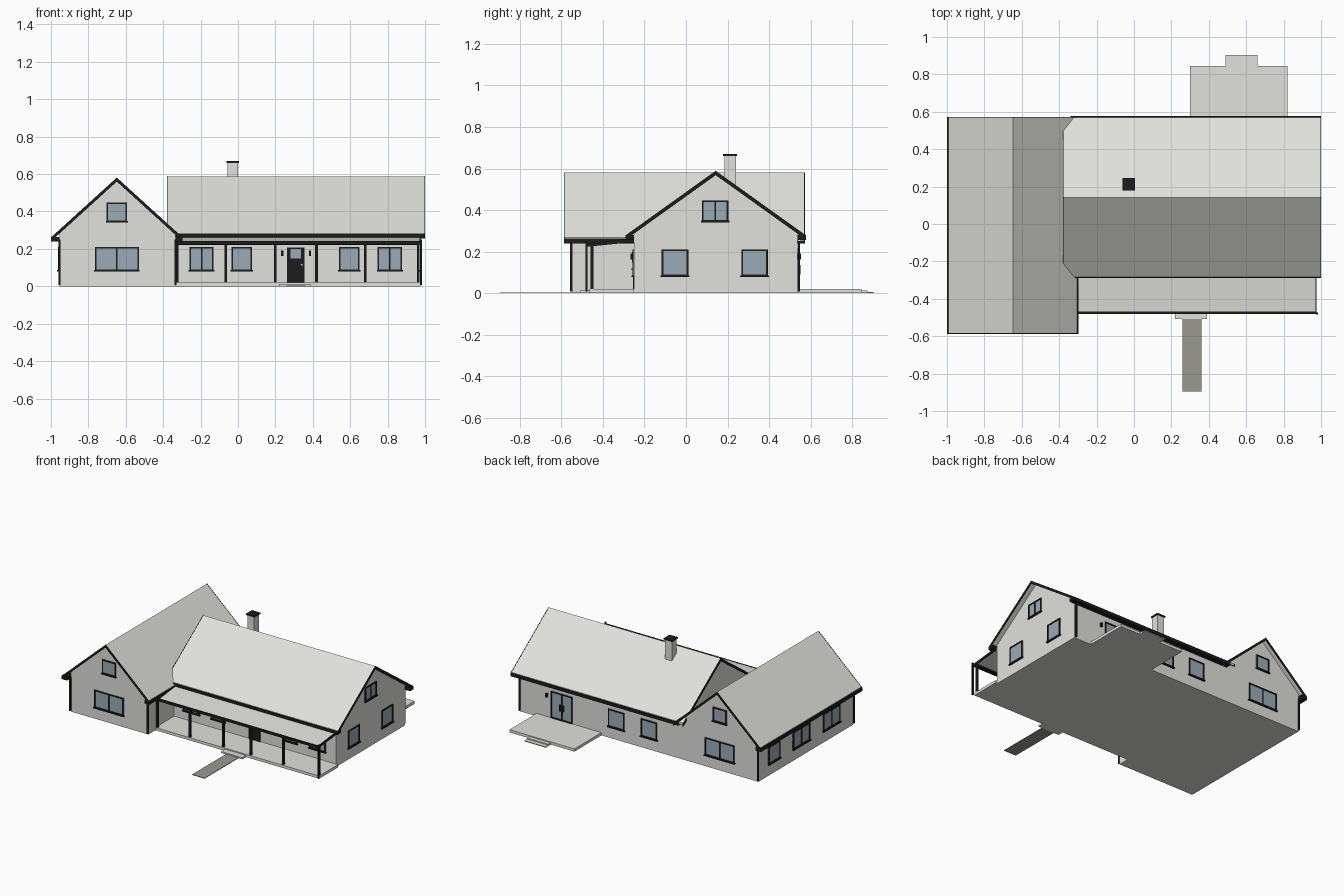
import bpy
import bmesh
from mathutils import Vector

if "Cube" in bpy.data.objects:
    bpy.data.objects.remove(bpy.data.objects["Cube"])


def material(name, r, g, b):
    mat = bpy.data.materials.new(name)
    mat.use_nodes = True
    mat.diffuse_color = (r, g, b, 1)
    mat.node_tree.nodes["Principled BSDF"].inputs["Base Color"].default_value = (r, g, b, 1)
    return mat


WHITE = material("off white", .75, .75, .72)
BLACK = material("black trim", .012, .012, .012)
GLASS = material("blue grey glass", .33, .41, .47)
STONE = material("path grey", .32, .32, .285)


def finish(name, bm, mats):
    bmesh.ops.recalc_face_normals(bm, faces=bm.faces)
    mesh = bpy.data.meshes.new(name)
    bm.to_mesh(mesh)
    bm.free()
    for mat in mats:
        mesh.materials.append(mat)
    obj = bpy.data.objects.new(name, mesh)
    bpy.context.collection.objects.link(obj)
    return obj


def add_box(bm, lo, hi, index=0):
    lo, hi = Vector(lo), Vector(hi)
    made = bmesh.ops.create_cube(bm, size=1)["verts"]
    for v in made:
        v.co = (lo + hi) / 2 + v.co * (hi - lo)
    for f in {f for v in made for f in v.link_faces}:
        f.material_index = index


def box(name, x, y, z, mat):
    bm = bmesh.new()
    add_box(bm, (x[0], y[0], z[0]), (x[1], y[1], z[1]))
    return finish(name, bm, [mat])


def prism(name, profile, axis, span, mat):
    """Extrude a (horizontal, z) profile along x or y."""
    bm = bmesh.new()
    a, b = span
    pts = [(a, u, z) if axis == "x" else (u, a, z) for u, z in profile]
    face = bm.faces.new([bm.verts.new(p) for p in pts])
    new = bmesh.ops.extrude_face_region(bm, geom=[face])["geom"]
    shift = Vector((b - a, 0, 0)) if axis == "x" else Vector((0, b - a, 0))
    bmesh.ops.translate(bm, verts=[g for g in new if isinstance(g, bmesh.types.BMVert)], vec=shift)
    return finish(name, bm, [mat])


def gabled(name, axis, mid, half, eave, ridge, walls, ends, roof_span):
    """Gabled volume: walls, roof slab and black bargeboards at both ends."""
    slope = (ridge - eave) / half
    thick, cap, lip = .016, .004, .006
    top = lambda u: ridge - abs(u - mid) * slope
    w0, w1 = walls
    prism(name + "_walls", [(w0, 0), (w1, 0), (w1, top(w1) - thick), (mid, ridge - thick),
                            (w0, top(w0) - thick)], axis, ends, WHITE)

    def chevron(part, reach, rise, deep, span, mat):
        l, r = mid - reach, mid + reach
        prism(name + part, [(l, top(l) + rise), (mid, ridge + rise), (r, top(r) + rise),
                            (r, top(r) - deep), (mid, ridge - deep), (l, top(l) - deep)],
              axis, span, mat)

    a, b = roof_span
    chevron("_roof", half - lip, 0, thick, (a + cap, b - cap), WHITE)
    chevron("_start_bargeboard", half, .001, .02, (a, a + cap), BLACK)
    chevron("_end_bargeboard", half, .001, .02, (b - cap, b), BLACK)


# Key wall planes
FRONT, BACK, EAST, WEST = -.25, .537, .96, -.955
WING_FRONT, WING_EAST = -.545, -.335

# Main house and crossing wing
gabled("main_house", "x", .143, .433, .278, .588, (FRONT, BACK), (-.36, EAST), (-.38, 1))
gabled("wing", "y", -.648, .35, .262, .58, (WEST, WING_EAST), (WING_FRONT, BACK), (-.588, .573))

# Boxed eaves and gutters
box("main_front_eave", (-.34, 1), (-.29, FRONT), (.256, .279), BLACK)
box("main_back_eave", (-.34, 1), (BACK, .577), (.256, .279), BLACK)
box("wing_west_eave", (-1, WEST), (-.588, .573), (.24, .264), BLACK)
box("wing_east_eave", (WING_EAST, -.298), (-.588, FRONT), (.24, .264), BLACK)

# Chimney
box("chimney", (-.055, 0), (.185, .24), (.46, .662), WHITE)
box("chimney_cap", (-.061, .006), (.179, .246), (.66, .67), BLACK)

# Porch: floor, roof, trim and posts
PORCH = -.465
box("porch_floor", (WING_EAST, .975), (PORCH, FRONT), (0, .02), WHITE)
prism("porch_roof", [(FRONT, .264), (-.472, .24), (-.472, .23), (FRONT, .252)],
      "x", (WING_EAST, .972), WHITE)
box("porch_gutter", (WING_EAST, .976), (-.48, -.468), (.224, .241), BLACK)
prism("porch_side_trim", [(FRONT, .265), (-.472, .241), (-.472, .224), (FRONT, .246)],
      "x", (.97, .976), BLACK)
box("porch_beam", (WING_EAST, .97), (-.46, -.446), (.222, .234), BLACK)
for i, x in enumerate((-.325, -.065, .2, .42, .68, .963)):
    box(f"porch_post_{i + 1}", (x - .007, x + .007), (-.46, -.446), (.02, .23), BLACK)

# Downspouts
SPOUTS = {"wing_front_west": (WEST, WING_FRONT - .007), "wing_front_east": (WING_EAST, WING_FRONT - .007),
          "wing_back_west": (WEST, BACK + .006), "main_back_east": (.95, BACK + .006),
          "porch_east": (.978, -.478)}
for label, (x, y) in SPOUTS.items():
    box(label + "_downspout", (x - .005, x + .005), (y - .005, y + .005), (.008, .25), BLACK)

# Ground pieces
box("front_step", (.22, .39), (-.508, PORCH), (0, .012), WHITE)
box("front_path", (.26, .36), (-.895, -.508), (0, .004), STONE)
box("back_terrace", (.3, .82), (BACK, .845), (0, .02), WHITE)
box("terrace_upper_step", (.49, .66), (.845, .873), (0, .013), WHITE)
box("terrace_lower_step", (.49, .66), (.873, .903), (0, .006), WHITE)

# Openings: each wall plane is (axis, position, outward sign)
WALLS = {"front": ("y", FRONT, -1), "back": ("y", BACK, 1), "east": ("x", EAST, 1),
         "west": ("x", WEST, -1), "wing_front": ("y", WING_FRONT, -1)}


def plate(bm, wall, u0, u1, z0, z1, depth, index):
    axis, pos, sign = WALLS[wall]
    a, b = sorted((pos - sign * .002, pos + sign * depth))
    if axis == "y":
        add_box(bm, (u0, a, z0), (u1, b, z1), index)
    else:
        add_box(bm, (a, u0, z0), (b, u1, z1), index)


def window(name, wall, mid, width, panes=1, z0=.082, z1=.21, sill=True):
    bm = bmesh.new()
    bar = .008
    u0, u1 = mid - width / 2, mid + width / 2
    plate(bm, wall, u0, u1, z0, z1, .003, 0)
    for z in (z0, z1 - bar):
        plate(bm, wall, u0, u1, z, z + bar, .008, 1)
    for i in range(panes + 1):
        u = u0 + (width - bar) * i / panes
        plate(bm, wall, u, u + bar, z0, z1, .008, 1)
    if sill:
        plate(bm, wall, u0 - .005, u1 + .005, z0 - .004, z0 + .004, .012, 1)
    finish(name, bm, [GLASS, BLACK])


for i, (x, width, panes) in enumerate(((-.195, .13, 2), (.02, .11, 1), (.595, .11, 1), (.812, .13, 2))):
    window(f"porch_window_{i + 1}", "front", x, width, panes)
for wall in ("wing_front", "back"):
    window(f"wing_{wall}_wide_window", wall, -.648, .235, 2)
    window(f"wing_{wall}_attic_window", wall, -.648, .108, 1, .345, .447)
for i, y in enumerate((-.053, .33)):
    window(f"east_window_{i + 1}", "east", y, .128)
window("east_attic_window", "east", .14, .128, 2, .345, .447)
for i, (y, width, panes) in enumerate(((.36, .13, 1), (.05, .19, 2), (-.295, .19, 2))):
    window(f"west_window_{i + 1}", "west", y, width, panes)
for i, x in enumerate((.18, -.082)):
    window(f"back_window_{i + 1}", "back", x, .128)
window("terrace_doors", "back", .615, .17, 2, .022, .215, False)

# Terrace door handles
bm = bmesh.new()
for x in (.603, .627):
    plate(bm, "back", x - .004, x + .004, .09, .135, .014, 0)
finish("terrace_door_handles", bm, [BLACK])

# Front door with a glazed light and handle
bm = bmesh.new()
plate(bm, "front", .262, .356, .02, .208, .006, 0)
plate(bm, "front", .28, .338, .148, .198, .009, 1)
plate(bm, "front", .337, .345, .112, .12, .014, 2)
finish("front_door", bm, [BLACK, GLASS, WHITE])

# Wall lamps
for name, wall, x in (("left_lamp", "front", .385), ("right_lamp", "front", .237), ("terrace_lamp", "back", .735)):
    bm = bmesh.new()
    plate(bm, wall, x - .006, x + .006, .163, .19, .016, 0)
    finish(name, bm, [BLACK])
